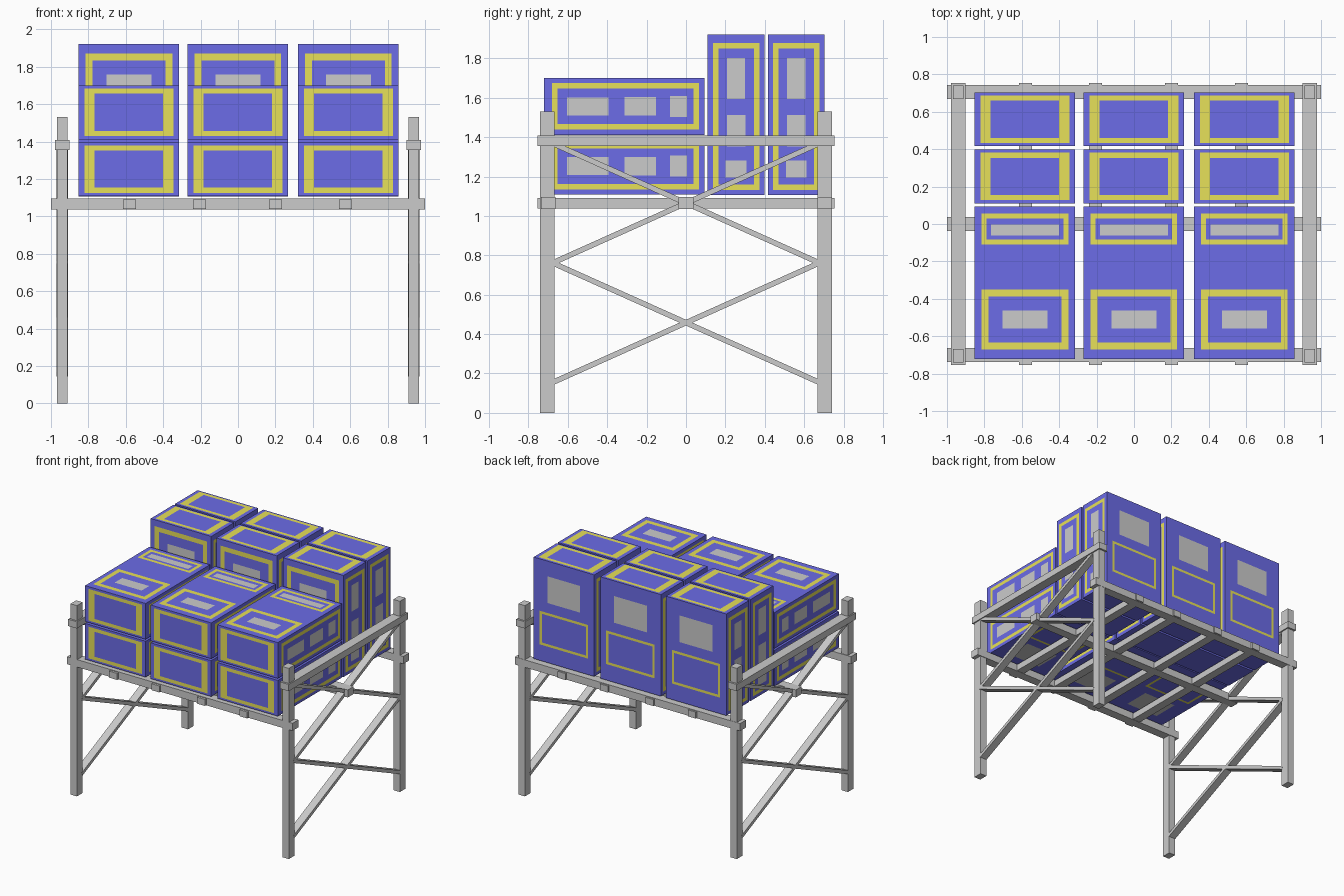
import bpy, bmesh, math
from mathutils import Matrix, Vector

if "Cube" in bpy.data.objects:
    bpy.data.objects.remove(bpy.data.objects["Cube"])


def material(name, rgb):
    m = bpy.data.materials.new(name)
    m.diffuse_color = (*rgb, 1)
    m.use_nodes = True
    m.node_tree.nodes["Principled BSDF"].inputs["Base Color"].default_value = m.diffuse_color
    return m


MATS = [material("blue_paint", (0.15, 0.15, 0.8)),
        material("yellow_paint", (0.8, 0.75, 0.1)),
        material("grey_panel", (0.7, 0.7, 0.7))]


def bar(name, centre, size, tilt=0.0):
    """Rectangular beam, optionally tilted about x."""
    bm = bmesh.new()
    bmesh.ops.create_cube(bm, size=1, matrix=Matrix.Diagonal((*size, 1)))
    me = bpy.data.meshes.new(name)
    bm.to_mesh(me)
    bm.free()
    ob = bpy.data.objects.new(name, me)
    ob.location = centre
    ob.rotation_euler.x = tilt
    bpy.context.collection.objects.link(ob)


# Frame: posts, hand rails and cross braces on each side
for sx in (-1, 1):
    x = 0.94 * sx
    for sy in (-1, 1):
        bar("corner_post", (x, 0.704 * sy, 0.765), (0.058, 0.072, 1.53))
    bar("side_rail", (x, 0, 1.382), (0.078, 1.51, 0.054))
    for zc in (0.458, 1.065):
        for s in (-1, 1):
            bar("cross_brace", (x, 0, zc), (0.062, math.hypot(1.35, 0.605), 0.027),
                s * math.atan2(0.605, 1.35))

# Deck: three long beams and four cross joists
for y in (-0.7, 0, 0.705):
    bar("deck_beam", (0, y, 1.066), (2.0, 0.074, 0.06))
for x in (-0.58, -0.205, 0.2, 0.575):
    bar("deck_joist", (x, 0, 1.064), (0.07, 1.51, 0.052))

# Crate: upright, centred, with painted frames and panels on its faces
W, D, H = 0.537, 0.288, 0.815
LIFT = 0.002
bm = bmesh.new()
bmesh.ops.create_cube(bm, size=1, matrix=Matrix.Diagonal((W, D, H, 1)))


def quad(face, pts, mat):
    f = bm.faces.new([bm.verts.new(face(*p)) for p in pts])
    f.material_index = mat
    f.normal_update()
    if f.normal.dot(f.calc_center_median()) < 0:
        f.normal_flip()


def corners(a, b, ha, hb):
    return [(a - ha, b - hb), (a + ha, b - hb), (a + ha, b + hb), (a - ha, b + hb)]


def panel(face, b, ha, hb):
    quad(face, corners(0, b, ha, hb), 2)


def border(face, b, ha, hb, ta, tb):
    o, i = corners(0, b, ha, hb), corners(0, b, ha - ta, hb - tb)
    for k in range(4):
        n = (k + 1) % 4
        quad(face, [o[k], o[n], i[n], i[k]], 1)


# Face maps; the second coordinate is distance down from the top end
front = lambda a, d: Vector((a, -D / 2 - LIFT, H / 2 - d))
back = lambda a, d: Vector((a, D / 2 + LIFT, H / 2 - d))
right = lambda a, d: Vector((W / 2 + LIFT, a, H / 2 - d))
left = lambda a, d: Vector((-W / 2 - LIFT, a, H / 2 - d))
top = lambda a, b: Vector((a, b, H / 2 + LIFT))

border(front, 0.21, 0.232, 0.16, 0.037, 0.037)
panel(front, 0.21, 0.12, 0.048)
border(front, 0.695, 0.232, 0.083, 0.027, 0.027)
panel(front, 0.69, 0.182, 0.03)
border(top, 0, 0.238, 0.127, 0.055, 0.027)
panel(back, 0.228, 0.145, 0.107)
border(back, 0.55, 0.215, 0.135, 0.02, 0.02)
for side in (right, left):
    border(side, 0.415, 0.118, 0.373, 0.028, 0.028)
    panel(side, 0.223, 0.046, 0.105)
    panel(side, 0.488, 0.047, 0.08)
    panel(side, 0.683, 0.053, 0.043)

crate = bpy.data.meshes.new("crate")
bm.to_mesh(crate)
bm.free()
for m in MATS:
    crate.materials.append(m)


def place(name, loc, rot):
    ob = bpy.data.objects.new(name, crate)
    ob.matrix_world = Matrix.Translation(loc) @ rot.to_4x4()
    bpy.context.collection.objects.link(ob)


# Load: two lying crates in front and two upright crates behind, in three columns
lying = Matrix(((-1, 0, 0), (0, 0, -1), (0, -1, 0)))
for x in (-0.583, -0.001, 0.59):
    for z in (1.253, 1.556):
        place("lying_crate", (x, -0.314, z), lying)
    for y in (0.254, 0.56):
        place("upright_crate", (x, y, 1.513), Matrix.Identity(3))
